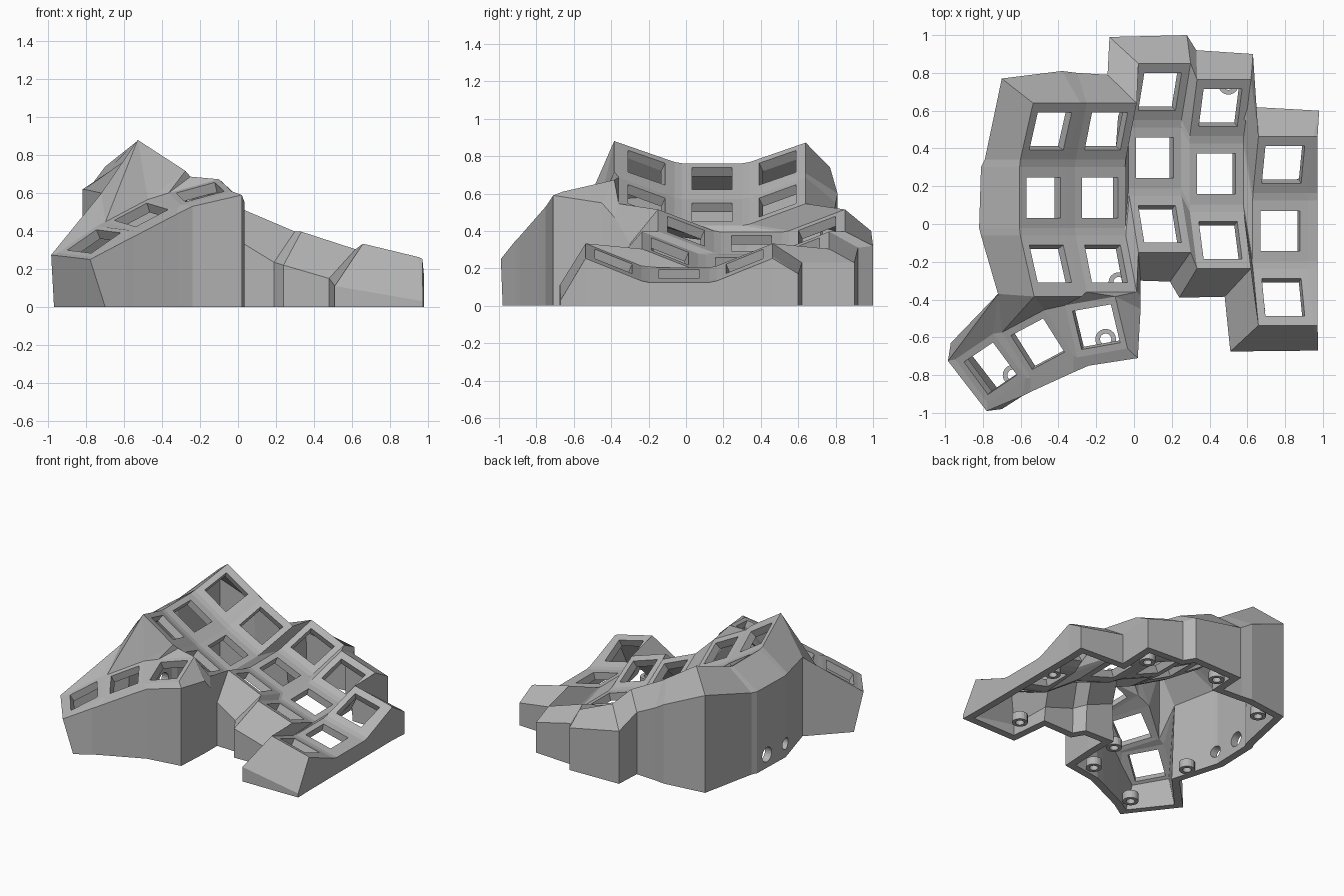
import bpy, bmesh
from math import radians, sin, cos
from mathutils import Matrix, Vector

cube = bpy.data.objects.get("Cube")
if cube:
    bpy.data.objects.remove(cube, do_unlink=True)

grey = bpy.data.materials.new("plain_grey")
grey.use_nodes = True
colour = (0.46, 0.46, 0.46, 1)
grey.diffuse_color = colour
grey.node_tree.nodes["Principled BSDF"].inputs["Base Color"].default_value = colour

FRAME, HOLE, WALL = (0.15, 0.162), (0.107, 0.107), 0.055
CURVE, RADIUS = radians(22.5), 0.915
CORNERS = {"TL": (-1, 1), "TR": (1, 1), "BR": (1, -1), "BL": (-1, -1)}
bm = bmesh.new()


def rot(angle, axis):
    return Matrix.Rotation(angle, 3, axis)


def face(*verts):
    return bm.faces.new(list(dict.fromkeys(verts)))


def socket(centre, turn, frame):
    """Rectangular frame around a switch opening; returns its outer corners."""
    outer, inner = ([bm.verts.new(centre + turn @ Vector((x * w, y * h, 0)))
                     for x, y in CORNERS.values()] for w, h in (frame, HOLE))
    for i in range(4):
        j = (i + 1) % 4
        face(outer[i], inner[i], inner[j], outer[j])
    return dict(zip(CORNERS, outer))


# Finger columns: middle socket position and sideways tilt
columns = [((-0.48, 0.14, 0.68), 33), ((-0.18, 0.14, 0.50), 28),
           ((0.11, 0.35, 0.335), 23), ((0.436, 0.265, 0.225), 18),
           ((0.774, -0.037, 0.17), 13.5)]
keys = []
for middle, tilt in columns:
    lean = rot(radians(tilt), "Y")
    column = []
    for a in (CURVE, 0, -CURVE):
        arc = Vector((0, RADIUS * sin(a), RADIUS * (1 - cos(a))))
        column.append(socket(Vector(middle) + lean @ arc, lean @ rot(a, "X"), FRAME))
    keys.append(column)

# Thumb sockets: position, then yaw, roll and pitch
thumbs = []
for centre, yaw, roll, pitch in [((-0.76, -0.765, 0.345), 34, 30, 5),
                                 ((-0.51, -0.635, 0.485), 28, 25, 10),
                                 ((-0.20, -0.545, 0.605), 10, 15, 13)]:
    turn = rot(radians(yaw), "Z") @ rot(radians(-roll), "Y") @ rot(radians(pitch), "X")
    thumbs.append(socket(Vector(centre), turn, (0.14, 0.145)))


# Webs along columns and between neighbours
def bridge_right(a, b):
    face(a["TR"], a["BR"], b["BL"], b["TL"])


for column in keys:
    for up, low in zip(column, column[1:]):
        face(up["BL"], low["TL"], low["TR"], up["BR"])
for left, right in zip(keys, keys[1:]):
    for r in range(3):
        bridge_right(left[r], right[r])
        if r < 2:
            face(left[r]["BR"], left[r + 1]["TR"], right[r + 1]["TL"], right[r]["BL"])
for left, right in zip(thumbs, thumbs[1:]):
    bridge_right(left, right)

c1, c2, c3, c4, c5 = keys
t1, t2, t3 = thumbs

# Longer front lip on the tallest column
for side in "LR":
    lip = c1[2]["B" + side]
    lip.co += 0.08 * (lip.co - c1[2]["T" + side].co)

# Rim of the shell: plate corner and the shoulder point below it
rim = []


def shoulder(vert, x, y, z):
    rim.append((vert, bm.verts.new((x, y, z))))
    return rim[-1][1]


# right side
shoulder(c5[2]["BR"], 0.975, -0.67, 0.03)
for row, corner in ((2, "BR"), (2, "TR"), (1, "BR"), (1, "TR"), (0, "BR"), (0, "TR")):
    v = c5[row][corner]
    shoulder(v, 0.972, v.co.y, v.co.z - 0.01)
# back
shoulder(c5[0]["TR"], 0.98, 0.60, 0.17)
shoulder(c5[0]["TL"], 0.62, 0.62, 0.23)
shoulder(c4[0]["TR"], 0.63, 0.90, 0.23)
shoulder(c4[0]["TL"], 0.33, 0.92, 0.31)
shoulder(c3[0]["TR"], 0.28, 1.0, 0.32)
shoulder(c3[0]["TL"], -0.13, 0.99, 0.40)
shoulder(c2[0]["TR"], -0.14, 0.79, 0.47)
shoulder(c2[0]["TL"], -0.30, 0.80, 0.55)
shoulder(c1[0]["TR"], -0.38, 0.81, 0.60)
shoulder(c1[0]["TL"], -0.70, 0.77, 0.74)
# left side
for row, corner, x in ((0, "BL", -0.79), (1, "TL", -0.81), (1, "BL", -0.82), (2, "TL", -0.81)):
    shoulder(c1[row][corner], x, c1[row][corner].co.y, 0.62)
hip = shoulder(c1[2]["BL"], -0.72, -0.37, 0.60)
# thumb cluster
toe = shoulder(t1["TL"], -0.985, -0.725, 0.274)
heel = shoulder(t1["BL"], -0.78, -0.99, 0.25)
shoulder(t1["BR"], -0.59, -0.91, 0.35)
shoulder(t2["BL"], -0.55, -0.89, 0.37)
shoulder(t2["BR"], -0.32, -0.785, 0.49)
shoulder(t3["BL"], -0.24, -0.75, 0.53)
shoulder(t3["BR"], 0.02, -0.71, 0.59)
shoulder(t3["TR"], 0.035, -0.45, 0.55)
shoulder(c2[2]["BR"], 0.035, -0.38, 0.47)
# front
shoulder(c3[2]["BL"], 0.035, -0.30, 0.33)
shoulder(c3[2]["BR"], 0.19, -0.305, 0.235)
shoulder(c4[2]["BL"], 0.24, -0.39, 0.22)
shoulder(c4[2]["BR"], 0.48, -0.385, 0.15)
shoulder(c5[2]["BL"], 0.51, -0.675, 0.11)

# Slopes and walls down to the floor
floor_shift = {toe: (0.015, 0.095), heel: (0.08, 0.01)}
feet = []
for _, s in rim:
    dx, dy = floor_shift.get(s, (0, 0))
    feet.append(bm.verts.new((s.co.x + dx, s.co.y + dy, 0)))
for i, (top, s) in enumerate(rim):
    j = (i + 1) % len(rim)
    top2, s2 = rim[j]
    if s is not hip:
        face(top, s, s2, top2)
    face(s, feet[i], feet[j], s2)

# Web between finger plate and thumb cluster
a, b, c, d = c1[2]["BL"], c1[2]["BR"], c2[2]["BL"], c2[2]["BR"]
for tri in ((hip, toe, t1["TL"]), (hip, t1["TL"], t1["TR"]), (hip, t1["TR"], t2["TL"]),
            (hip, t2["TL"], a), (a, t2["TL"], t2["TR"]), (a, t2["TR"], b),
            (b, t2["TR"], t3["TL"]), (b, t3["TL"], c), (c, t3["TL"], t3["TR"]),
            (c, t3["TR"], d)):
    face(*tri)

bmesh.ops.recalc_face_normals(bm, faces=bm.faces)
bm.faces.ensure_lookup_table()
if bm.faces[0].normal.z < 0:
    bmesh.ops.reverse_faces(bm, faces=bm.faces)
bm.normal_update()

# Inner skin, and rims closing the openings and the floor edge
skin, open_edges = list(bm.faces), [e for e in bm.edges if e.is_boundary]
rims = [(e.link_loops[0].vert, e.link_loops[0].link_loop_next.vert) for e in open_edges]
inside = {v: v.co - v.normal * WALL * min(v.calc_shell_factor(), 1.5) for v in bm.verts}
for v, co in inside.items():
    co.z = 0 if v in feet else max(co.z, 0.01)
inside = {v: bm.verts.new(co) for v, co in inside.items()}
for f in skin:
    face(*[inside[v] for v in reversed(f.verts)])
for v, w in rims:
    face(w, v, inside[v], inside[w])


def finish(name, mesh_bm):
    mesh = bpy.data.meshes.new(name)
    mesh_bm.to_mesh(mesh)
    mesh_bm.free()
    mesh.materials.append(grey)
    obj = bpy.data.objects.new(name, mesh)
    bpy.context.collection.objects.link(obj)
    return obj


shell = finish("case_shell", bm)

# Cable ports through the left wall
for y, r in ((0.19, 0.055), (-0.03, 0.043)):
    cut = bmesh.new()
    bmesh.ops.create_cone(cut, cap_ends=True, segments=24, radius1=r, radius2=r, depth=0.3,
                          matrix=Matrix.Translation((-0.80, y, 0.10)) @ rot(radians(90), "Y").to_4x4())
    cutter = finish("port_cutter", cut)
    cutter.hide_render = True
    cutter.hide_set(True)
    port = shell.modifiers.new("port", "BOOLEAN")
    port.operation, port.solver, port.object = "DIFFERENCE", "EXACT", cutter

# Screw posts just inside the walls
for x, y in ((0.64, -0.46), (0.89, 0.19), (0.5, 0.74), (-0.02, 0.86), (-0.56, 0.66),
             (-0.66, -0.22), (-0.64, -0.8), (-0.08, -0.31), (-0.15, -0.61)):
    post = bmesh.new()
    rings = [[post.verts.new((x + r * cos(radians(t)), y + r * sin(radians(t)), z))
              for t in range(0, 360, 20)]
             for r, z in ((0.055, 0), (0.055, 0.06), (0.03, 0.06), (0.03, 0))]
    for p, q in zip(rings, rings[1:] + rings[:1]):
        for i in range(len(p)):
            j = (i + 1) % len(p)
            post.faces.new((p[i], p[j], q[j], q[i]))
    finish("screw_post", post)
